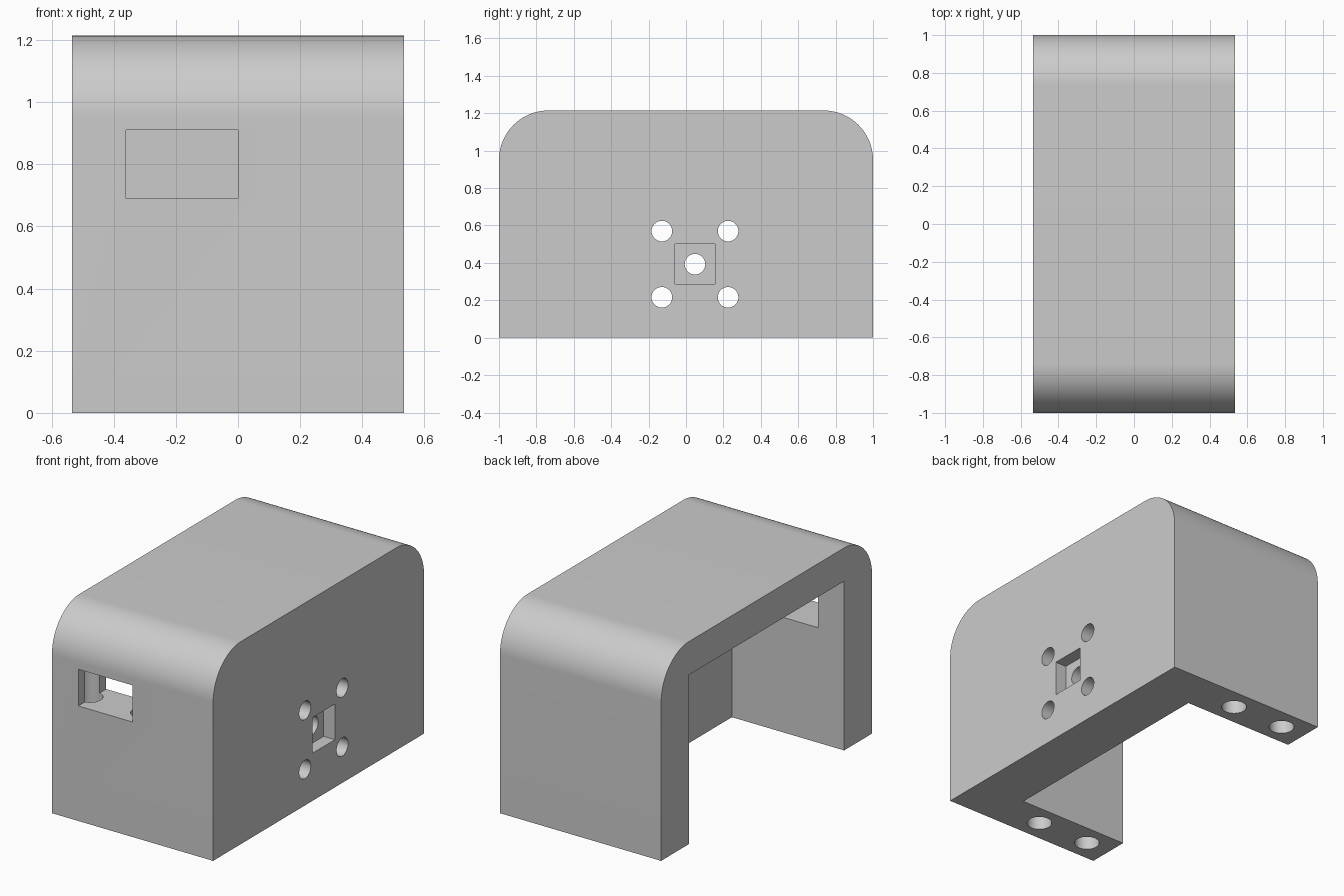
import bpy, bmesh, math
from mathutils import Matrix, Vector

cube = bpy.data.objects.get("Cube")
if cube:
    bpy.data.objects.remove(cube, do_unlink=True)

HALF_X, HEIGHT, RADIUS = 0.535, 1.215, 0.265
LEG, INNER_X, INNER_Z = 0.265, 0.21, 1.015

grey = bpy.data.materials.new("light grey")
grey.use_nodes = True
grey.diffuse_color = (0.6, 0.6, 0.6, 1)
grey.node_tree.nodes["Principled BSDF"].inputs["Base Color"].default_value = (0.6, 0.6, 0.6, 1)


def make_object(name, bm):
    bmesh.ops.recalc_face_normals(bm, faces=bm.faces)
    mesh = bpy.data.meshes.new(name)
    bm.to_mesh(mesh)
    bm.free()
    mesh.materials.append(grey)
    obj = bpy.data.objects.new(name, mesh)
    bpy.context.collection.objects.link(obj)
    return obj


def box(name, low, high):
    low, high = Vector(low), Vector(high)
    bm = bmesh.new()
    bmesh.ops.create_cube(bm, size=1, matrix=Matrix.Translation((low + high) / 2)
                          @ Matrix.Diagonal((*(high - low), 1)))
    return make_object(name, bm)


def rod(name, radius, centre, length, along_x=False):
    turn = Matrix.Rotation(math.pi / 2, 4, 'Y') if along_x else Matrix()
    bm = bmesh.new()
    bmesh.ops.create_cone(bm, cap_ends=True, segments=48, radius1=radius, radius2=radius,
                          depth=length, matrix=Matrix.Translation(centre) @ turn)
    return make_object(name, bm)


# Outer body: arch profile with rounded top corners, extruded across x
profile = [(-1, 0), (1, 0)]
for side, start in ((1, 0), (-1, 90)):
    for i in range(25):
        a = math.radians(start + 90 * i / 24)
        profile.append((side * (1 - RADIUS) + RADIUS * math.cos(a),
                        HEIGHT - RADIUS + RADIUS * math.sin(a)))
bm = bmesh.new()
face = bm.faces.new([bm.verts.new((-HALF_X, y, z)) for y, z in profile])
new = bmesh.ops.extrude_face_region(bm, geom=[face])["geom"]
bmesh.ops.translate(bm, vec=(2 * HALF_X, 0, 0),
                    verts=[v for v in new if isinstance(v, bmesh.types.BMVert)])
body = make_object("bracket_housing", bm)

# Inner cavity, open below and on the left-hand end
cutters = [box("cavity_cutter", (-1, LEG - 1, -1), (INNER_X, 1 - LEG, INNER_Z))]

# Rectangular slot through the front wall
cutters.append(box("slot_cutter", (-0.36, -1.1, 0.69), (0, -0.6, 0.91)))

# Blind screw holes rising through both legs
for y in (-0.867, 0.867):
    for x in (-0.375, -0.02):
        cutters.append(rod("leg_hole_cutter", 0.071, (x, y, 0.42), 1.04))

# Mounting pattern in the side wall: square recess, centre hole, four corner holes
PY, PZ, STEP = 0.048, 0.393, 0.177
cutters.append(box("recess_cutter", (HALF_X - 0.075, PY - 0.107, PZ - 0.107),
                   (1, PY + 0.107, PZ + 0.107)))
for dy, dz in ((0, 0), (-1, -1), (-1, 1), (1, -1), (1, 1)):
    cutters.append(rod("wall_hole_cutter", 0.055, (0.4, PY + dy * STEP, PZ + dz * STEP),
                       0.8, along_x=True))

# Cut everything out, then discard the cutters
bpy.ops.object.select_all(action='DESELECT')
bpy.context.view_layer.objects.active = body
body.select_set(True)
for cutter in cutters:
    mod = body.modifiers.new("cut", 'BOOLEAN')
    mod.operation, mod.solver, mod.object = 'DIFFERENCE', 'EXACT', cutter
    bpy.ops.object.modifier_apply(modifier=mod.name)
    bpy.data.objects.remove(cutter, do_unlink=True)
bpy.ops.object.shade_smooth_by_angle(angle=math.radians(30))
